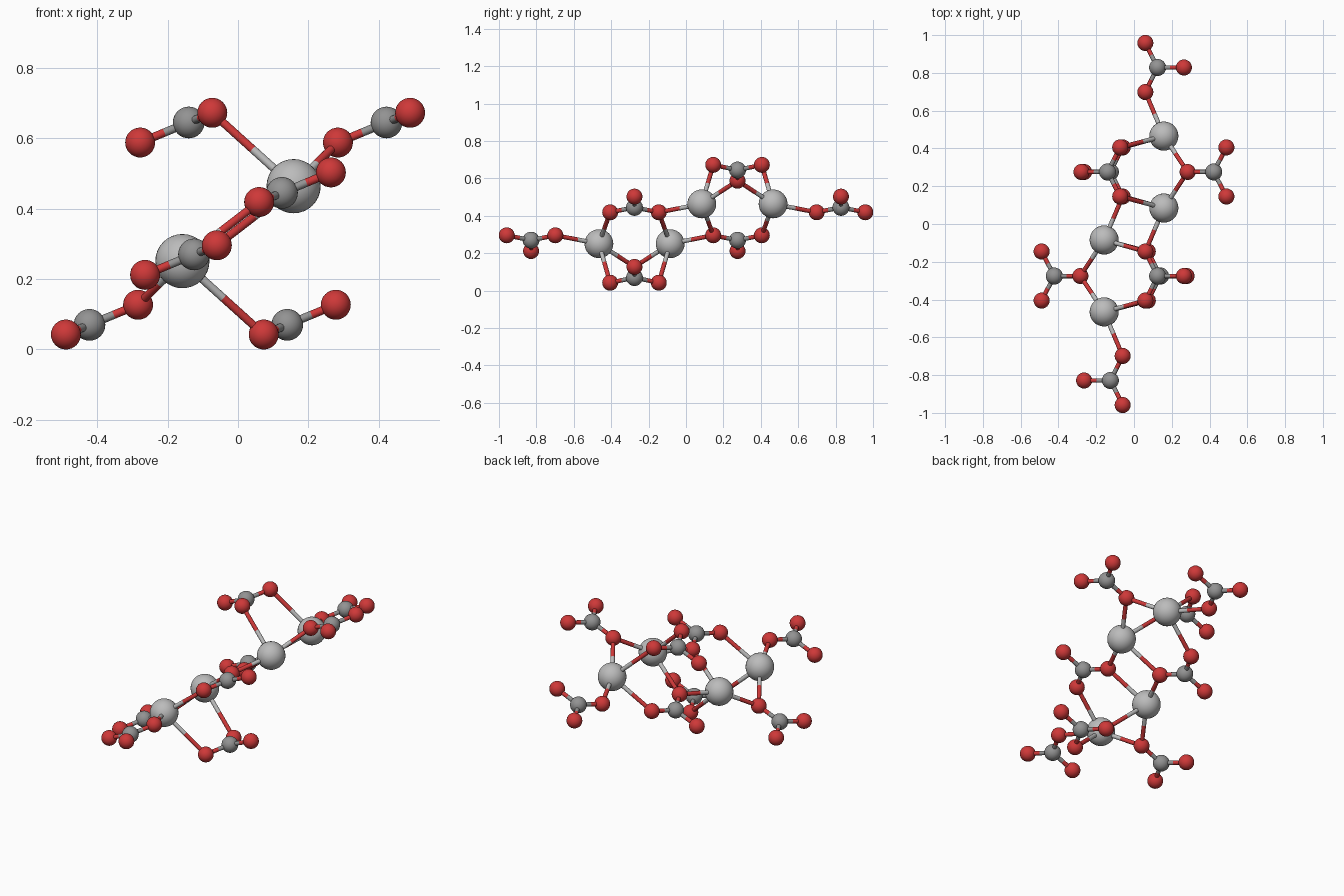
import bpy
from mathutils import Vector

if "Cube" in bpy.data.objects:
    bpy.data.objects.remove(bpy.data.objects["Cube"])

CENTRE_Z = 0.3575
BOND_R = 0.0118


def material(name, rgb):
    m = bpy.data.materials.new(name)
    m.diffuse_color = (*rgb, 1)
    m.use_nodes = True
    m.node_tree.nodes["Principled BSDF"].inputs["Base Color"].default_value = m.diffuse_color
    return m


RED = material("red", (0.62, 0.04, 0.04))
LIGHT = material("light_grey", (0.5, 0.5, 0.5))
DARK = material("dark_grey", (0.29, 0.29, 0.29))


def finish(name, mat):
    ob = bpy.context.object
    ob.name = name
    ob.data.materials.append(mat)
    bpy.ops.object.shade_smooth_by_angle()


def ball(name, p, r, mat):
    bpy.ops.mesh.primitive_uv_sphere_add(segments=32, ring_count=16, radius=r, location=p)
    finish(name, mat)


def rod(name, a, b, mat):
    d = b - a
    bpy.ops.mesh.primitive_cylinder_add(vertices=16, radius=BOND_R, depth=d.length,
                                        location=(a + b) / 2,
                                        rotation=d.to_track_quat('Z', 'Y').to_euler())
    finish(name, mat)


def bond(a, b, mat_a, mat_b):
    # two-tone rod, each half takes the colour of its ball
    mid = (a + b) / 2
    rod("bond_half", a, mid, mat_a)
    rod("bond_half", mid, b, mat_b)


# flat three-armed groups: centre, offset of the lone arm, offset of the paired arms
HIGH = ((-0.138, 0, -0.057), (0.067, 0, 0.0275))
LOW = ((-0.139, 0, -0.058), (0.065, 0, 0.026))
GROUPS = [
    ((-0.140, 0.2755, 0.645), HIGH),
    ((0.422, 0.2755, 0.645), HIGH),
    ((-0.125, 0.2755, 0.270), LOW),
    ((-0.125, -0.8285, 0.270), LOW),
]
METALS = [Vector((0.158, 0.4655, 0.464)), Vector((0.158, 0.0845, 0.464))]


def invert(p):
    return Vector((-p.x, -p.y, 2 * CENTRE_Z - p.z))


# the whole cluster is symmetric by inversion through its centre
metals = METALS + [invert(p) for p in METALS]
oxygens = []
for flip in (False, True):
    for c, (lone, pair) in GROUPS:
        c = Vector(c)
        arms = [c + Vector(lone)] + [c + Vector(pair) + Vector((0, s * 0.13, 0)) for s in (-1, 1)]
        if flip:
            c, arms = invert(c), [invert(p) for p in arms]
        ball("carbon_ball", c, 0.045, DARK)
        for p in arms:
            ball("oxygen_ball", p, 0.0425, RED)
            bond(c, p, DARK, RED)
        oxygens += arms

# large balls joined to every oxygen within reach
for m in metals:
    ball("metal_ball", m, 0.077, LIGHT)
    for p in oxygens:
        if (p - m).length < 0.335:
            bond(m, p, LIGHT, RED)
